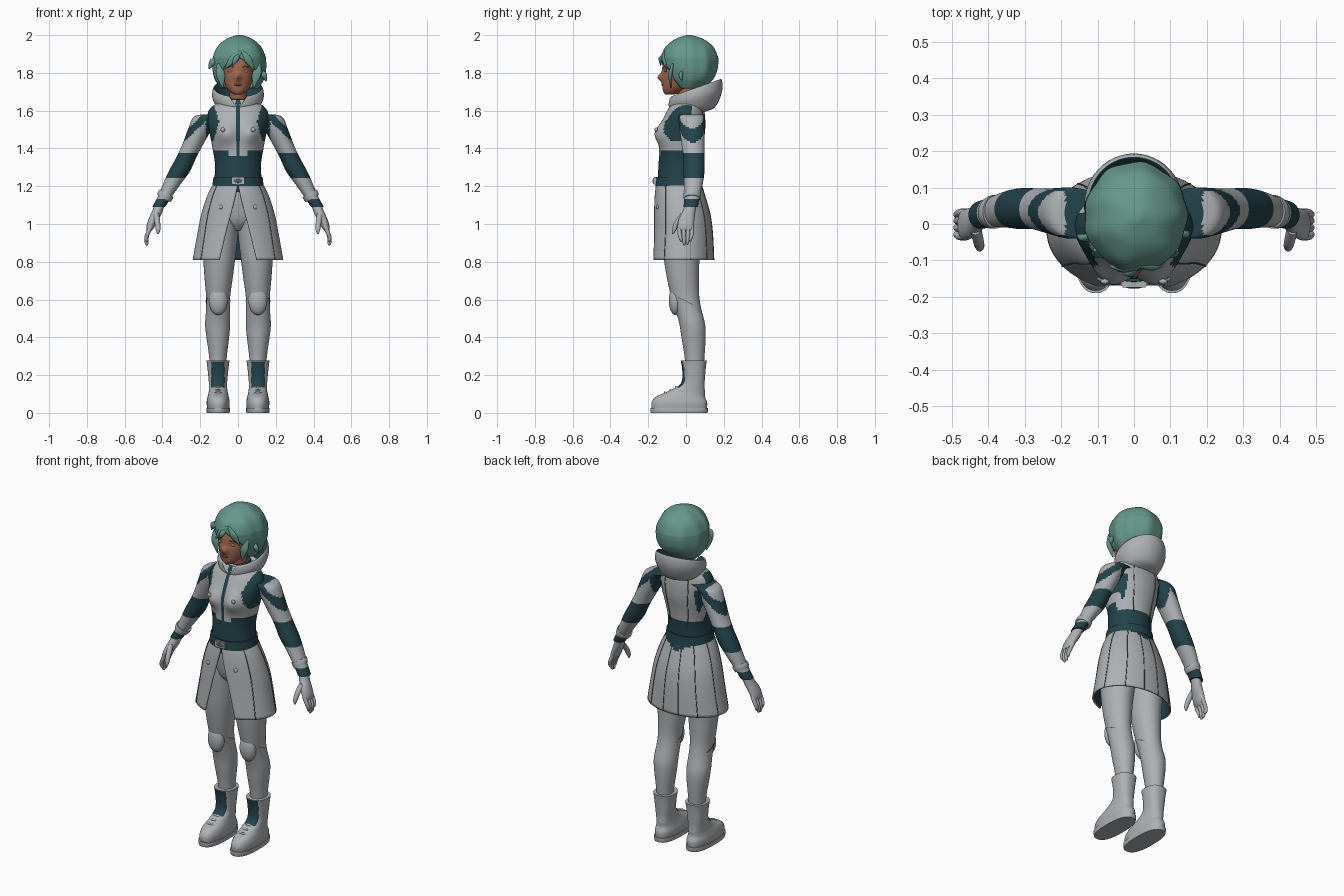
import bpy, bmesh
from math import sin, cos, pi, exp, copysign, radians
from mathutils import Vector, Matrix

cube = bpy.data.objects.get("Cube")
if cube:
    bpy.data.objects.remove(cube)


def material(name, *rgb):
    m = bpy.data.materials.new(name)
    m.use_nodes = True
    m.diffuse_color = (*rgb, 1)
    m.node_tree.nodes["Principled BSDF"].inputs["Base Color"].default_value = (*rgb, 1)
    return m


GREY = material("pale grey cloth", .42, .44, .46)
DARK = material("dark teal cloth", .017, .055, .07)
HAIR = material("sea green hair", .13, .31, .26)
SKIN = material("brown skin", .36, .14, .085)
SEAM = material("seam grey", .1, .11, .12)
EYE = material("pale eye", .5, .27, .2)
LIPS = material("lip red", .22, .06, .045)


def finish(name, bm, mats, mirror=False, thick=0, lining=0):
    mesh = bpy.data.meshes.new(name)
    bm.to_mesh(mesh)
    bm.free()
    for m in mats:
        mesh.materials.append(m)
    mesh.shade_smooth()
    mesh.set_sharp_from_angle(angle=radians(50))
    ob = bpy.data.objects.new(name, mesh)
    bpy.context.collection.objects.link(ob)
    if thick:
        mod = ob.modifiers.new("thickness", "SOLIDIFY")
        mod.thickness, mod.offset, mod.material_offset = thick, -1, lining
    if mirror:
        ob.modifiers.new("mirror", "MIRROR")
    return ob


def spline(rows, sub):
    """Smoothly interpolate every column of the rows."""
    rows = [tuple(r) + (0,) * (7 - len(r)) for r in rows]
    pts, out = [rows[0]] + rows + [rows[-1]], []
    for a, b, c, d in zip(pts, pts[1:], pts[2:], pts[3:]):
        for s in range(sub):
            f = s / sub
            out.append([.5 * (2*q + (r-p)*f + (2*p - 5*q + 4*r - s2)*f*f + (3*q - p - 3*r + s2)*f**3)
                        for p, q, r, s2 in zip(a, b, c, d)])
    return out + [list(rows[-1])]


def loft(name, rows, mats=(GREY,), rule=None, warp=None, segs=64, sub=6,
         follow=False, power=1, mirror=False, thick=0, lining=0):
    """Rows are x, y, z, half width, half depth, slope, front gap angle."""
    pts, bm, rings = spline(rows, sub), bmesh.new(), []
    for k, (x, y, z, rx, ry, slope, gap) in enumerate(pts):
        u, v, gap = Vector((1, 0, 0)), Vector((0, 1, slope)), max(gap, 0)
        if follow:
            t = Vector(pts[min(k + 1, len(pts) - 1)][:3]) - Vector(pts[max(k - 1, 0)][:3])
            u = v.cross(t).normalized()
        ring = []
        for i in range(segs + 1):
            a = -pi / 2 + gap + (2 * pi - 2 * gap) * i / segs
            c, s = (copysign(abs(w) ** power, w) for w in (cos(a), sin(a)))
            p = Vector((x, y, z)) + u * rx * c + v * ry * s
            ring.append(bm.verts.new(warp(p) if warp else p))
        rings.append(ring)
    for k, (lo, hi) in enumerate(zip(rings, rings[1:])):
        for i in range(segs):
            f = bm.faces.new((lo[i], lo[i + 1], hi[i + 1], hi[i]))
            if rule:
                f.material_index = int(rule(f.calc_center_median(), k / (len(rings) - 2)))
    for end in (0, -1):
        if pts[end][6] < .01:
            cap = bm.faces.new(rings[end][:-1])
            if rule:
                cap.material_index = int(rule(cap.calc_center_median(), -end))
    bmesh.ops.remove_doubles(bm, verts=bm.verts, dist=1e-5)
    bmesh.ops.recalc_face_normals(bm, faces=bm.faces)
    return finish(name, bm, mats, mirror, thick, lining)


def ball(name, loc, size, mat, mirror=True):
    bm = bmesh.new()
    bmesh.ops.create_uvsphere(bm, u_segments=24, v_segments=16, radius=1,
                              matrix=Matrix.Translation(loc) @ Matrix.Diagonal((*size, 1)))
    return finish(name, bm, [mat], mirror)


def tube(name, path, r, mat, mirror=False):
    return loft(name, [(*p, r, r) for p in path], [mat], segs=8, follow=True, mirror=mirror)


def band(z, half, front, back, slope=0, gap=0):
    return (0, (front + back) / 2, z, half, (back - front) / 2, slope, gap)


# Jacket torso with shaped chest and dark panels
def chest(p):
    if p.y < 0:
        p.y -= .045 * exp(-((p.z - 1.48) / .06) ** 2 - ((abs(p.x) - .07) / .06) ** 2)
    return p


def torso_panels(p, t):
    x = abs(p.x)
    waist = 1.34 if p.y > 0 else 1.385 if x > .05 else 1.36
    front = p.y < .03 and x > .1 + .3 * abs(p.z - 1.54) and 1.44 < p.z < 1.63
    back = p.y > .03 and x > .105 and 1.4 < p.z < 1.54
    return p.z < waist or front or back or (x < .012 and p.y < 0)


torso = [band(1.17, .135, -.155, .09), band(1.24, .125, -.15, .075), band(1.32, .122, -.145, .075),
         band(1.4, .135, -.14, .085), band(1.48, .15, -.132, .1), band(1.55, .163, -.12, .102),
         band(1.6, .155, -.1, .097), band(1.635, .12, -.08, .09), band(1.66, .07, -.065, .08)]
loft("jacket_torso", torso, (GREY, DARK), torso_panels, chest, sub=8, segs=96)

# Belt and buckle
loft("belt", [band(1.2, .137, -.163, .088), band(1.225, .133, -.161, .085), band(1.25, .13, -.158, .082)], [DARK])
bm = bmesh.new()
bmesh.ops.create_cube(bm, matrix=Matrix.Translation((0, -.165, 1.228)) @ Matrix.Diagonal((.07, .018, .04, 1)))
bmesh.ops.bevel(bm, geom=bm.edges[:], offset=.004, segments=2, affect="EDGES")
finish("belt_buckle", bm, [GREY])
ball("buckle_inset", (0, -.174, 1.228), (.022, .003, .01), SEAM, False)

# Open fronted coat skirt with dark lining
skirt = [band(.81, .24, -.187, .15, 0, .43), band(.95, .215, -.177, .143, 0, .31),
         band(1.05, .195, -.172, .13, 0, .2), band(1.15, .163, -.166, .102, 0, .08),
         band(1.22, .128, -.157, .08)]
loft("coat_skirt", skirt, (GREY, DARK), lambda p, t: p.y > 0 and p.z > 1.165 + .4 * abs(p.x),
     segs=96, thick=.008, lining=1)

# Panel seams on skirt and back
for part, rows, angles in (("skirt_seam", skirt, (-35, 15, 50, 78)), ("back_seam", torso[2:7], (62,))):
    for n, deg in enumerate(angles):
        a = radians(deg)
        path = [(r[0] + r[3] * cos(a), r[1] + r[4] * sin(a), r[2]) for r in rows]
        tube(f"{part}_{n}", path, .0025, SEAM, True)

# Buttons
for n, loc in enumerate(((.08, -.158, 1.5), (.09, -.15, 1.09))):
    ball(f"buttons_{n}", loc, (.012, .008, .012), GREY)


# Sleeves with shoulder stripe, elbow guard and wrist cuff
def sleeve_panels(p, t):
    armhole = p.x < .17 and p.z > 1.42
    stripe = p.x > .15 and abs(p.z - 1.57 + .95 * (p.x - .17)) < .025
    return armhole or stripe or .46 < t < .71 or t > .92


loft("sleeves", [(.12, .03, 1.58, .05, .06), (.17, .03, 1.568, .064, .07), (.205, .033, 1.495, .062, .066),
                 (.24, .037, 1.42, .055, .06), (.275, .042, 1.35, .053, .056), (.31, .042, 1.28, .056, .056),
                 (.345, .04, 1.22, .048, .05), (.385, .033, 1.15, .038, .042), (.42, .025, 1.09, .034, .038)],
     (GREY, DARK), sleeve_panels, sub=8, segs=48, mirror=True)
loft("cuff_rims", [(.378, .034, 1.163, .042, .046), (.386, .033, 1.149, .043, .046), (.394, .031, 1.135, .039, .043)],
     segs=32, follow=True, mirror=True)

# Gloved hands
loft("palms", [(.415, .025, 1.1, .026, .03), (.43, .014, 1.06, .026, .035), (.45, .002, 1.02, .024, .042),
               (.465, -.002, .985, .02, .042), (.472, -.002, .965, .012, .036)], segs=32, follow=True, mirror=True)
for n, (y, tip) in enumerate(((-.034, .905), (-.012, .887), (.01, .89), (.031, .908))):
    loft(f"finger_{n}", [(.46, y, .99, .012, .011), (.478, y, .95, .011, .0105),
                         (.485, y * .85, (tip + .95) / 2, .0105, .01), (.483, y * .75, tip + .008, .009, .008),
                         (.481, y * .75, tip, .003, .003)], segs=12, follow=True, mirror=True)
loft("thumbs", [(.435, -.01, 1.055, .016, .02), (.427, -.045, 1.01, .015, .016), (.423, -.063, .97, .012, .012),
                (.424, -.068, .947, .004, .004)], segs=16, follow=True, mirror=True)

# Hips and legs
loft("hips", [band(.965, .03, -.08, .04), band(1.02, .13, -.12, .08), band(1.12, .15, -.14, .09),
              band(1.2, .12, -.14, .07)])
loft("legs", [(.106, .045, .2, .04, .045), (.106, .045, .3, .047, .053), (.107, .04, .4, .06, .064),
              (.108, .033, .47, .066, .068), (.106, .012, .55, .063, .069), (.105, -.005, .62, .064, .075),
              (.103, -.015, .7, .073, .083), (.1, -.022, .8, .083, .093), (.095, -.02, .92, .092, .105),
              (.085, -.02, 1.02, .088, .11), (.07, -.02, 1.1, .08, .1)], segs=48, mirror=True)
ball("knee_pads", (.105, -.056, .595), (.05, .035, .077), GREY)
loft("knee_seams", [(.106, 0, .59, .065, .073, -.5), (.106, 0, .594, .065, .073, -.5)], [SEAM], segs=48, mirror=True)

# Boots with dark tongues, soles and laces
loft("boots", [(.105, -.035, .02, .058, .146), (.105, -.035, .055, .061, .147), (.105, -.03, .085, .056, .13),
               (.105, 0, .112, .05, .1), (.106, .03, .145, .048, .068), (.106, .04, .18, .05, .06),
               (.106, .042, .24, .056, .063), (.106, .041, .277, .061, .069)], (GREY, DARK),
     lambda p, t: p.y < .03 and p.z > .135 and abs(p.x - .106) < .036 and p.z < .274,
     power=.85, mirror=True)
loft("boot_soles", [(.105, -.036, 0, .06, .15), (.105, -.036, .014, .062, .153), (.105, -.036, .027, .062, .153)],
     power=.8, mirror=True)
for n, (y, z) in enumerate(((-.112, .108), (-.082, .12), (-.052, .136))):
    tube(f"laces_{n}", [(.075, y + .012, z - .01), (.105, y, z), (.137, y + .012, z - .01)], .006, GREY, True)

# Neck, inner collar and hood
loft("neck", [(0, .02, 1.6, .05, .052), (0, .008, 1.66, .045, .048), (0, 0, 1.73, .045, .05)], [SKIN])
loft("inner_collar", [(0, .012, 1.61, .078, .08), (0, .01, 1.645, .066, .07, .1), (0, .008, 1.668, .06, .066, .15)],
     [DARK])
loft("hood", [band(1.595, .09, -.07, .105), band(1.62, .115, -.09, .155, 0, .06),
              band(1.67, .136, -.093, .19, .2, .17), band(1.715, .132, -.09, .19, .33, .33),
              band(1.712, .118, -.075, .172, .33, .36), band(1.64, .08, -.06, .12, .1, .15)],
     (GREY, DARK), lambda p, t: t > .72)


# Head with nose
def nose(p):
    if p.y < 0:
        p.y -= .024 * exp(-(p.x / .015) ** 2 - ((p.z - 1.776) / .02) ** 2)
        p.y += .006 * exp(-((abs(p.x) - .037) / .02) ** 2 - ((p.z - 1.81) / .014) ** 2)
    return p


loft("head", [band(1.685, .02, -.108, -.06), band(1.7, .042, -.12, -.02), band(1.73, .066, -.125, .03),
              band(1.78, .084, -.128, .09), band(1.84, .09, -.124, .12), band(1.9, .088, -.105, .125),
              band(1.95, .065, -.06, .1), band(1.97, .03, -.02, .06)], [SKIN], warp=nose)
ball("eyes", (.038, -.108, 1.81), (.018, .006, .007), EYE)
tube("brows", [(.018, -.12, 1.828), (.04, -.114, 1.834), (.058, -.1, 1.829)], .0028, SEAM, True)
ball("lips", (0, -.124, 1.737), (.021, .006, .006), LIPS, False)

# Bobbed hair with an opening for the face
loft("hair", [band(1.718, .1, -.05, .09, 0, .9), band(1.76, .128, -.09, .138, 0, .78),
              band(1.8, .139, -.11, .16, 0, .72), band(1.835, .142, -.122, .168, 0, .55),
              band(1.865, .141, -.128, .17, 0, .2), band(1.89, .137, -.128, .166), band(1.94, .114, -.106, .142),
              band(1.98, .068, -.055, .09), band(2, .015, .005, .03)], [HAIR],
     warp=lambda p: p + Vector((.005 + .003 * sin(70 * p.y), .003 * sin(60 * p.x), 0)), thick=.012)


# Hair locks
def lock(n, a, b, width):
    a, b = Vector(a), Vector(b)
    mid = (a + b) / 2 + Vector((0, -.008, .006))
    loft(f"hair_lock_{n}", [(*a, width * .3, .006), (*mid, width, .011), (*b, .002, .002)], [HAIR],
         segs=16, follow=True)


locks = (((.02, -.115, 1.915), (-.07, -.114, 1.822), .02), ((.02, -.115, 1.915), (.085, -.102, 1.815), .02),
         ((.01, -.118, 1.9), (-.03, -.134, 1.838), .014), ((.115, -.07, 1.85), (.082, -.08, 1.72), .024),
         ((-.105, -.07, 1.85), (-.08, -.08, 1.72), .024), ((-.115, -.03, 1.88), (-.155, -.03, 1.82), .018),
         ((.125, -.02, 1.81), (.15, -.02, 1.755), .016))
for n, item in enumerate(locks):
    lock(n, *item)
